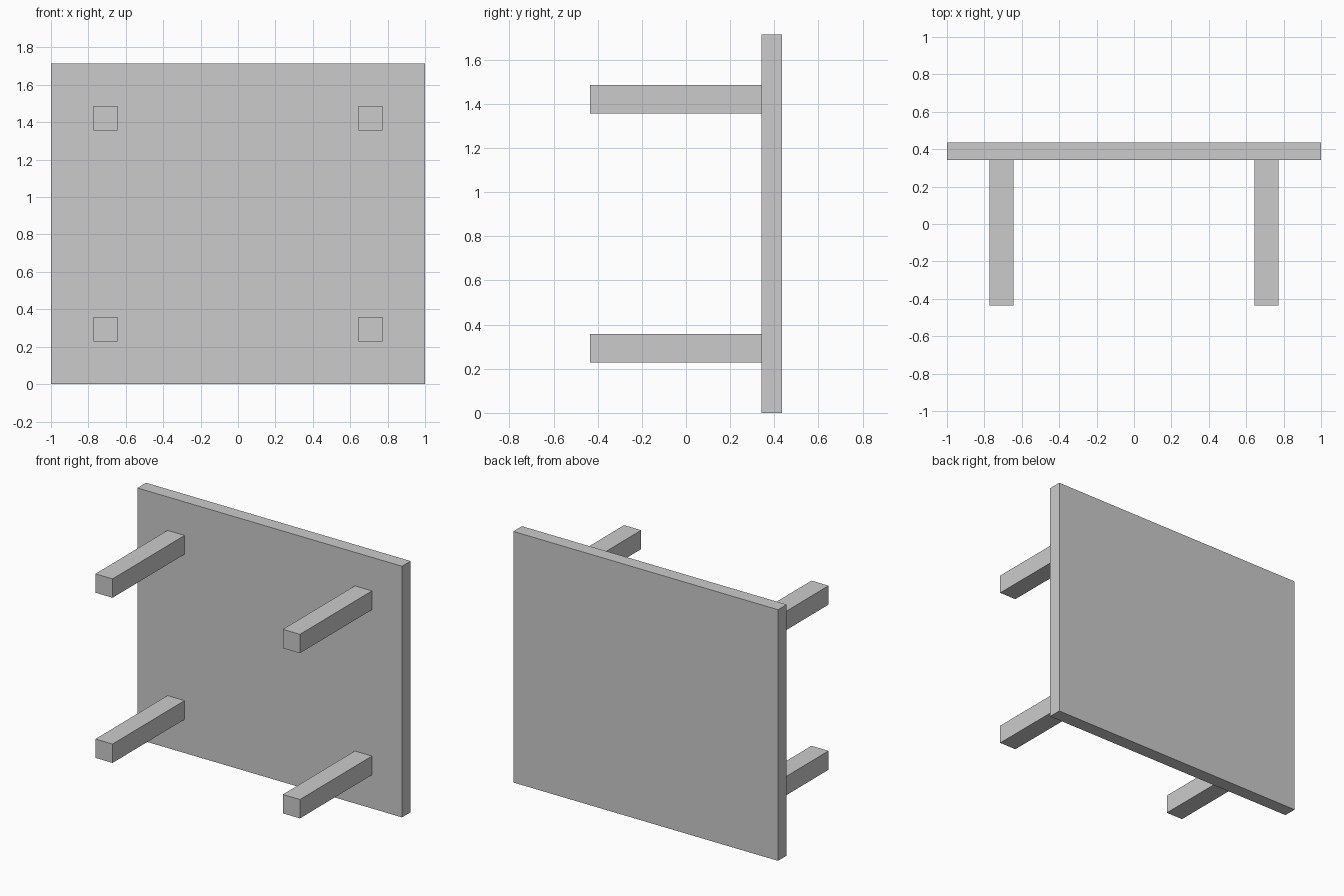
import bpy

if "Cube" in bpy.data.objects:
    bpy.data.objects.remove(bpy.data.objects["Cube"])

HEIGHT = 1.715          # table lies on its side, top standing upright
HALF_DEPTH = 0.435
TOP_FRONT = 0.342       # y of the table top's underside
LEG_WIDTH = 0.129
LEG_X, LEG_Z = 0.708, 0.564   # leg offsets from the centre of the top


def box(name, low, high):
    """Axis-aligned box between two corners."""
    centre = [(a + b) / 2 for a, b in zip(low, high)]
    bpy.ops.mesh.primitive_cube_add(size=1, location=centre)
    obj = bpy.context.object
    obj.name = name
    obj.scale = [b - a for a, b in zip(low, high)]
    bpy.ops.object.transform_apply(location=False, rotation=False, scale=True)
    return obj


# Table top
box("table_top", (-1, TOP_FRONT, 0), (1, HALF_DEPTH, HEIGHT))

# Four square legs
h = LEG_WIDTH / 2
for x_name, sx in (("left", -1), ("right", 1)):
    for z_name, sz in (("lower", -1), ("upper", 1)):
        x, z = sx * LEG_X, HEIGHT / 2 + sz * LEG_Z
        box(f"{z_name}_{x_name}_leg",
            (x - h, -HALF_DEPTH, z - h), (x + h, TOP_FRONT, z + h))
